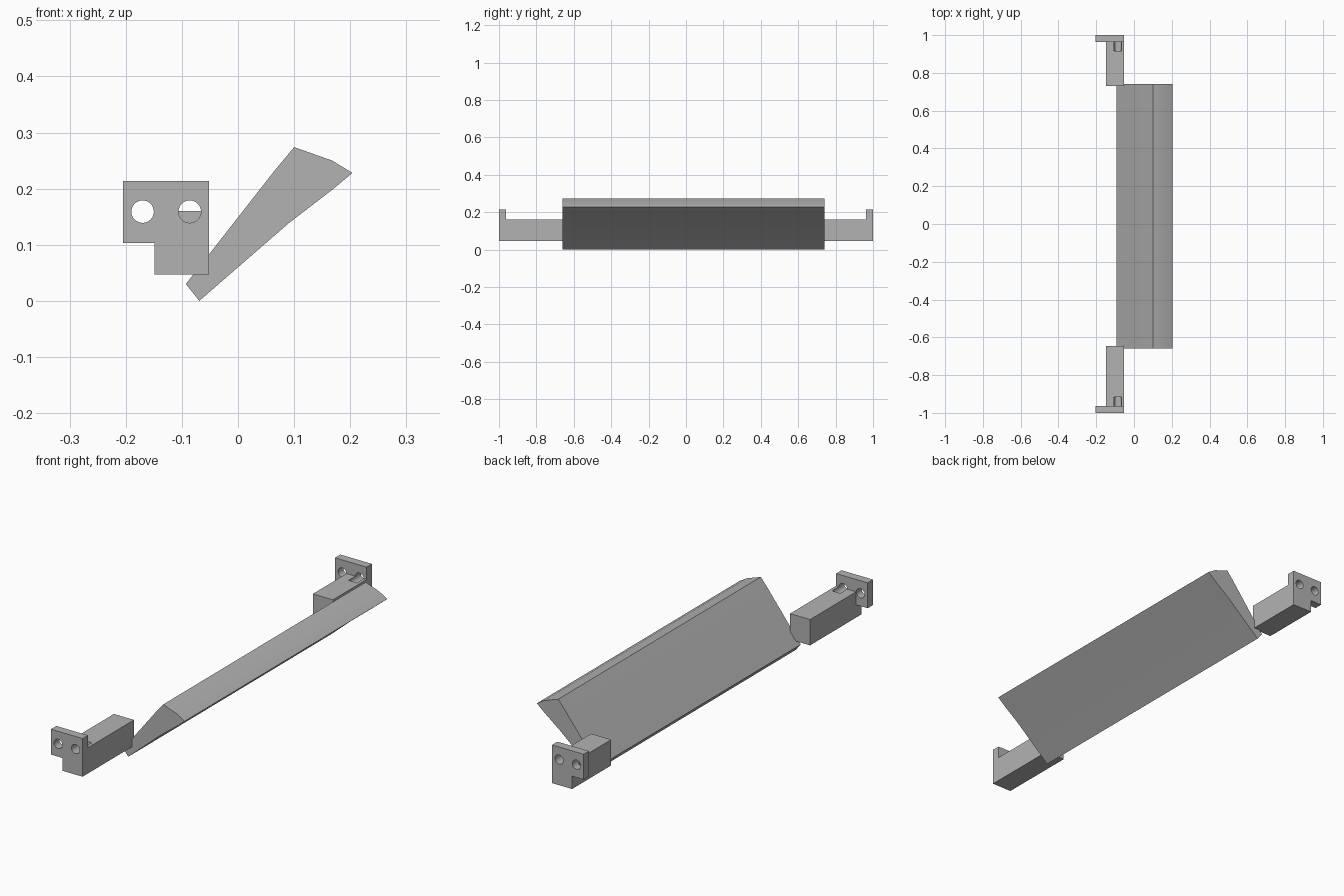
import bpy
import bmesh
import math

cube = bpy.data.objects.get("Cube")
if cube:
    bpy.data.objects.remove(cube, do_unlink=True)

grey = bpy.data.materials.new("plain_grey")
grey.use_nodes = True
grey.diffuse_color = (0.45, 0.45, 0.45, 1)
grey.node_tree.nodes["Principled BSDF"].inputs["Base Color"].default_value = grey.diffuse_color


def prism(name, outline, y0, y1):
    """Extrude an x-z outline along y."""
    bm = bmesh.new()
    face = bm.faces.new([bm.verts.new((x, y0, z)) for x, z in outline])
    out = bmesh.ops.extrude_face_region(bm, geom=[face])
    for v in out["geom"]:
        if isinstance(v, bmesh.types.BMVert):
            v.co.y = y1
    bmesh.ops.recalc_face_normals(bm, faces=bm.faces)
    mesh = bpy.data.meshes.new(name)
    bm.to_mesh(mesh)
    bm.free()
    mesh.materials.append(grey)
    obj = bpy.data.objects.new(name, mesh)
    bpy.context.collection.objects.link(obj)
    return obj


def circle(x, z, r, n=32):
    return [(x + r * math.cos(i * math.tau / n), z + r * math.sin(i * math.tau / n))
            for i in range(n)]


def combine(obj, other, operation):
    mod = obj.modifiers.new("combine", "BOOLEAN")
    mod.operation = operation
    mod.solver = "EXACT"
    mod.object = other
    bpy.context.view_layer.objects.active = obj
    bpy.ops.object.modifier_apply(modifier=mod.name)
    bpy.data.objects.remove(other, do_unlink=True)


def smooth(obj):
    bpy.ops.object.select_all(action="DESELECT")
    obj.select_set(True)
    bpy.context.view_layer.objects.active = obj
    bpy.ops.object.shade_smooth_by_angle(angle=math.radians(15))


# Tilted blade with a tapered section
blade = prism("blade", [(-0.069, 0), (-0.093, 0.03), (0.065, 0.232), (0.1, 0.274),
                        (0.168, 0.25), (0.204, 0.228), (0.168, 0.198), (0.09, 0.138)],
              -0.66, 0.74)
smooth(blade)

# End brackets: stepped screw plate plus a solid arm
left, step, right = -0.205, -0.149, -0.052
low, shelf, arm_top, high = 0.047, 0.103, 0.16, 0.214
plate_outline = [(left, high), (left, shelf), (step, shelf),
                 (step, low), (right, low), (right, high)]
arm_outline = [(step, low), (right, low), (right, arm_top), (step, arm_top)]

for name, side, arm_end in (("front_bracket", -1, 0.645), ("back_bracket", 1, 0.73)):
    bracket = prism(name, plate_outline, side * 0.963, side)
    combine(bracket, prism("arm", arm_outline, side * arm_end, side * 0.98), "UNION")
    # Through hole, and a second hole running on as a groove in the arm
    for x, depth in ((-0.17, 0.94), (-0.086, 0.915)):
        hole = prism("hole_cutter", circle(x, 0.159, 0.02), side * depth, side * 1.05)
        combine(bracket, hole, "DIFFERENCE")
    smooth(bracket)
